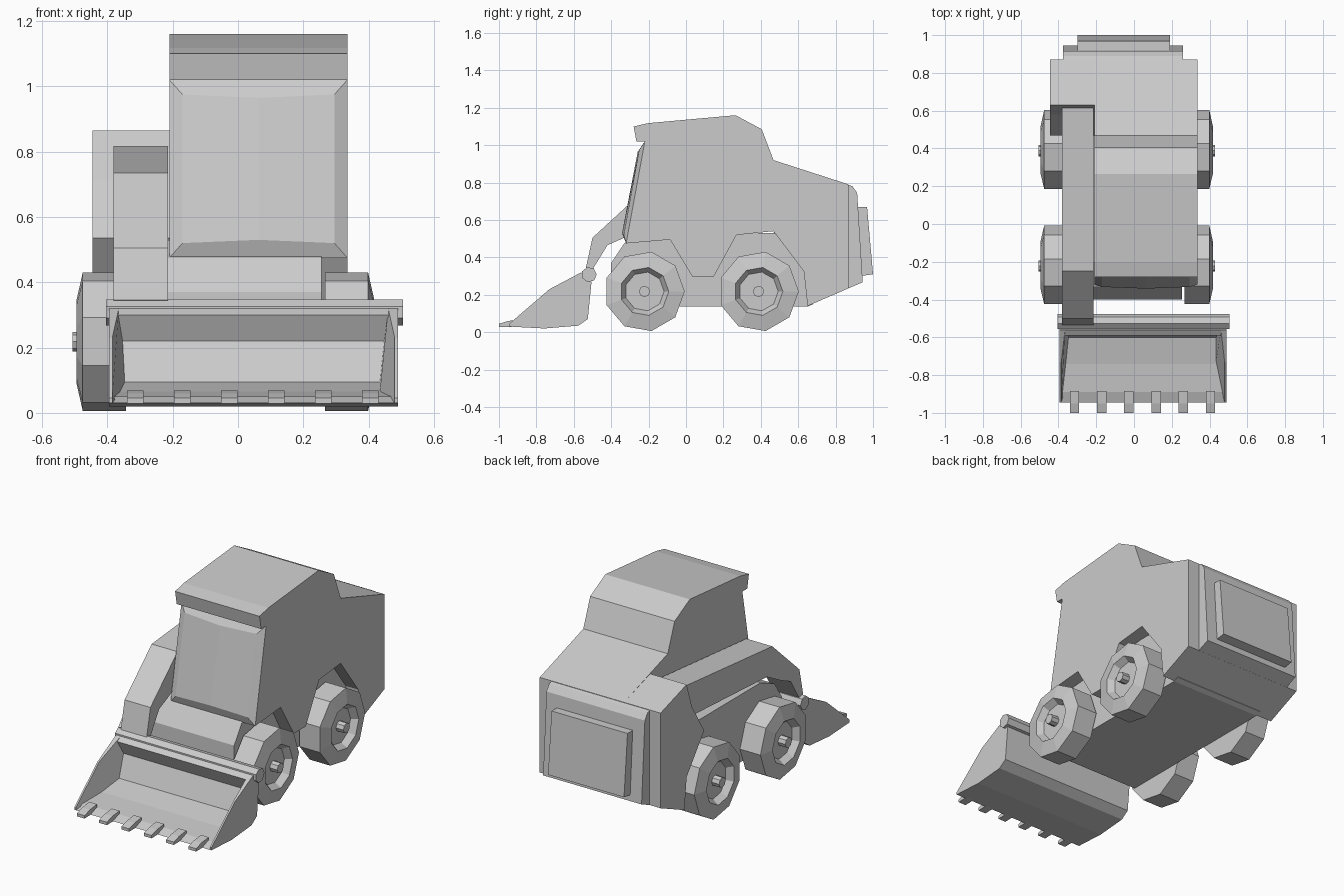
import bpy, bmesh, math

cube = bpy.data.objects.get("Cube")
if cube:
    bpy.data.objects.remove(cube, do_unlink=True)

grey = bpy.data.materials.new("light_grey")
grey.use_nodes = True
COLOUR = (0.6, 0.6, 0.6, 1)
grey.diffuse_color = COLOUR
grey.node_tree.nodes["Principled BSDF"].inputs["Base Color"].default_value = COLOUR


def finish(name, bm):
    bmesh.ops.recalc_face_normals(bm, faces=bm.faces)
    mesh = bpy.data.meshes.new(name)
    bm.to_mesh(mesh)
    bm.free()
    mesh.materials.append(grey)
    obj = bpy.data.objects.new(name, mesh)
    bpy.context.collection.objects.link(obj)
    return obj


def bridge(bm, a, b):
    for i in range(len(a)):
        j = (i + 1) % len(a)
        bm.faces.new((a[i], a[j], b[j], b[i]))


def prism(name, profile, x0, x1):
    """Extrude a (y, z) profile across x; x1 may hold one value per point."""
    ends = x1 if isinstance(x1, list) else [x1] * len(profile)
    bm = bmesh.new()
    a = [bm.verts.new((x0, y, z)) for y, z in profile]
    b = [bm.verts.new((x, y, z)) for x, (y, z) in zip(ends, profile)]
    bm.faces.new(a)
    bm.faces.new(b)
    bridge(bm, a, b)
    return finish(name, bm)


def lathe(name, rings, y, z, sides):
    """Close a row of (x, radius) rings around an axis along x."""
    bm = bmesh.new()
    loops = []
    for x, r in rings:
        loops.append([bm.verts.new((x, y + r * math.cos(math.tau * k / sides),
                                    z + r * math.sin(math.tau * k / sides)))
                      for k in range(sides)])
    for a, b in zip(loops, loops[1:]):
        bridge(bm, a, b)
    bm.faces.new(loops[0])
    bm.faces.new(loops[-1])
    return finish(name, bm)


LEFT, RIGHT = -0.445, 0.335
CAB = -0.21

# Cab and side panel with wheel arches
prism("cab_body", [
    (-.32, .475), (-.085, .495), (.035, .295), (.147, .295), (.27, .52),
    (.468, .54), (.63, .325), (.65, .14), (.87, .235), (.87, .79),
    (.468, .92), (.405, 1.085), (.265, 1.16), (-.2, 1.118), (-.28, 1.1),
    (-.265, 1.02), (-.22, 1.02)], CAB, RIGHT)

# Rear corner beside the cab
prism("rear_corner", [
    (.63, .865), (.58, .715), (.468, .535), (.63, .325), (.65, .14),
    (.87, .235), (.87, .79)], LEFT, CAB)

# Inner chassis between the wheels
prism("chassis", [
    (-.4, .137), (-.4, .37), (-.33, .475), (-.2, .53), (.47, .53),
    (.68, .4), (.68, .15), (.65, .137)], -.34, .255)

# Narrower tail and its raised door
prism("tail", [(.85, .795), (.89, .78), (.915, .745), (.945, .267), (.85, .227)],
      -.375, .26)
prism("rear_door", [(.9, .67), (.968, .67), (1, .31), (.93, .3)], -.3, .19)

# Bulged windscreen
bm = bmesh.new()
mid = (CAB + RIGHT) / 2
rim = [bm.verts.new(p) for p in [
    (CAB, -.32, .475), (mid, -.32, .475), (RIGHT, -.32, .475),
    (RIGHT, -.22, 1.02), (mid, -.22, 1.02), (CAB, -.22, 1.02)]]
pane = [bm.verts.new(p) for p in [
    (CAB + .04, -.333, .52), (mid, -.342, .53), (RIGHT - .04, -.333, .52),
    (RIGHT - .04, -.25, .975), (mid, -.258, .965), (CAB + .04, -.25, .975)]]
bridge(bm, rim, pane)
bm.faces.new((pane[0], pane[1], pane[4], pane[5]))
bm.faces.new((pane[1], pane[2], pane[3], pane[4]))
bm.faces.new(rim)
finish("windscreen", bm)

# Lifting arm
prism("lift_arm", [
    (.66, .82), (-.25, .735), (-.5, .505), (-.535, .345), (-.5, .335),
    (-.42, .465), (-.33, .505), (-.2, .575), (.6, .62)], -.382, -.215)

# Bucket: curved shell, tapered side walls, hinge bar and teeth
outer = [(-.945, .03), (-.757, .02), (-.575, .035), (-.525, .07),
         (-.505, .27), (-.56, .32)]
inner = [(-.59, .3), (-.55, .22), (-.6, .095), (-.74, .065), (-.89, .05)]
B0, B1 = -.395, .49
prism("bucket_shell", outer + inner, B0, B1)
wall = outer + [(-.73, .23), (-.945, .045)]
depth = [.01, .06, .06, .06, .06, .03, .01, .01]
prism("bucket_wall_right", wall, B0, [B0 + d for d in depth])
prism("bucket_wall_left", wall, B1, [B1 - d for d in depth])
lathe("hinge_bar", [(-.405, .041), (.505, .041)], -.518, .308, 7)
for i in range(6):
    x = -.315 + .144 * i
    prism(f"bucket_tooth_{i + 1}",
          [(-1, .028), (-1, .045), (-.95, .06), (-.885, .068), (-.885, .03)],
          x - .025, x + .025)

# Wheels with recessed rims and hubs, mirrored about the axle centre
AXLE = -.0385
for side, s in (("right", -1), ("left", 1)):
    for end, y in (("front", -.222), ("rear", .388)):
        tyre = [(.305, .215), (.437, .215), (.456, .13), (.42, .105)]
        lathe(f"{end}_{side}_wheel", [(AXLE + s * x, r) for x, r in tyre], y, .218, 9)
        lathe(f"{end}_{side}_hub", [(AXLE + s * x, .03) for x in (.4, .468)], y, .218, 8)
        lathe(f"{end}_{side}_axle", [(AXLE + s * x, .06) for x in (.28, .31)], y, .218, 8)
